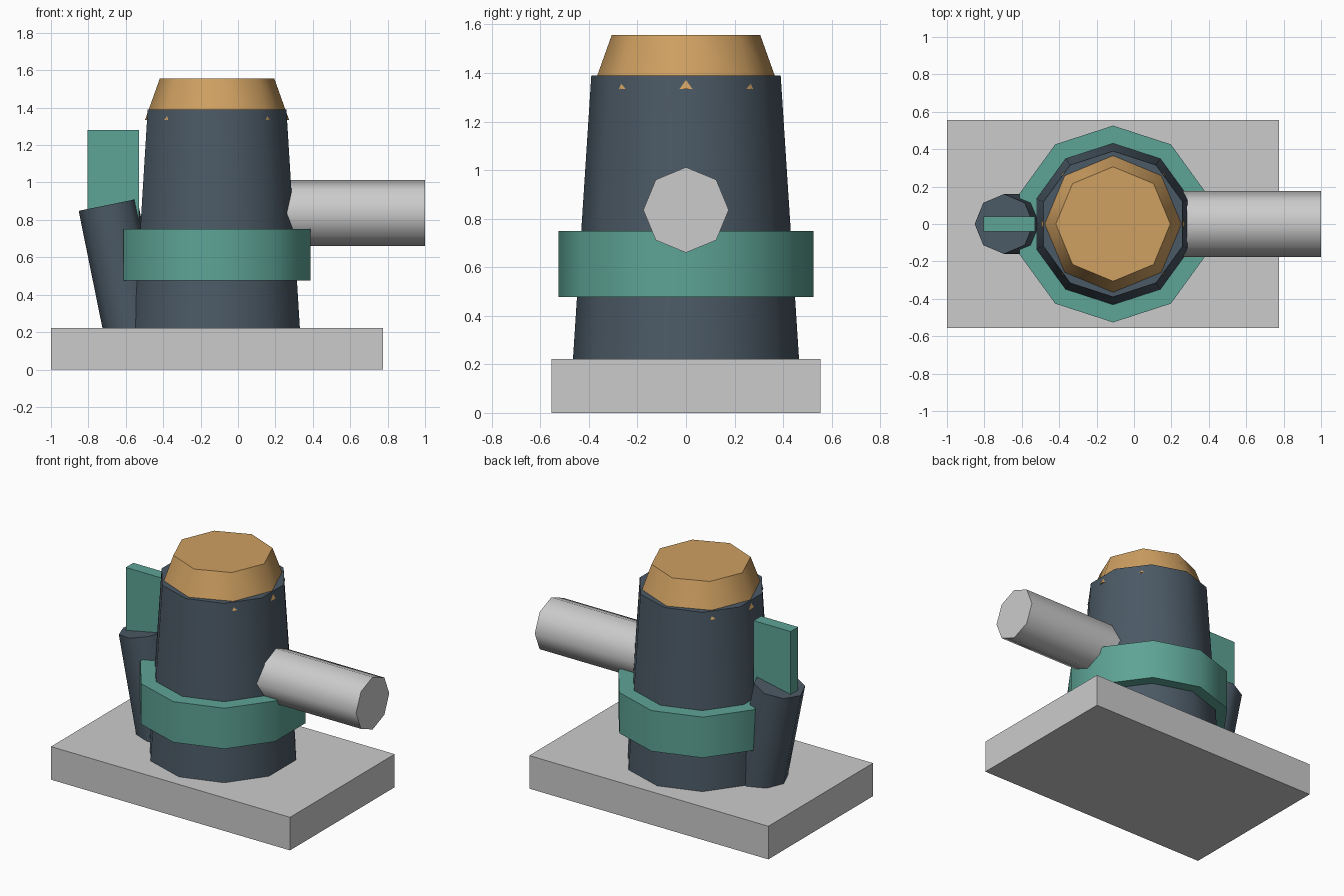
import bpy
from math import radians, sin, cos, pi

if "Cube" in bpy.data.objects:
    bpy.data.objects.remove(bpy.data.objects["Cube"])


def material(name, rgb):
    m = bpy.data.materials.new(name)
    m.diffuse_color = (*rgb, 1)
    m.use_nodes = True
    m.node_tree.nodes["Principled BSDF"].inputs["Base Color"].default_value = m.diffuse_color
    return m


dark = material("dark_slate", (0.07, 0.10, 0.13))
teal = material("teal", (0.11, 0.37, 0.30))
tan = material("tan", (0.62, 0.35, 0.12))


def finish(name, mat):
    ob = bpy.context.object
    ob.name = name
    if mat:
        ob.data.materials.append(mat)
    return ob


def box(name, x, y, z, mat=None):
    """Box from (min, max) pairs."""
    bpy.ops.mesh.primitive_cube_add(size=1, location=[sum(p) / 2 for p in (x, y, z)])
    bpy.context.object.scale = [p[1] - p[0] for p in (x, y, z)]
    bpy.ops.object.transform_apply(location=False, rotation=False, scale=True)
    return finish(name, mat)


def drum(name, sides, r1, r2, length, centre, mat=None, tilt=0):
    """Straight or tapered prism, tilted about y, smooth around its side."""
    bpy.ops.mesh.primitive_cone_add(vertices=sides, radius1=r1, radius2=r2, depth=length,
                                    location=centre, rotation=(0, tilt, 0))
    bpy.ops.object.shade_smooth_by_angle(angle=radians(50))
    return finish(name, mat)


def upright(name, sides, r1, r2, z0, z1, mat):
    return drum(name, sides, r1, r2, z1 - z0, (-0.112, 0, (z0 + z1) / 2), mat)


# Base slab
box("base", (-1, 0.775), (-0.555, 0.555), (0, 0.222))

# Tapered body, collar and cap
upright("body", 10, 0.467, 0.39, 0.2, 1.39, dark)
upright("collar", 10, 0.526, 0.526, 0.477, 0.75, teal)
upright("cap", 8, 0.385, 0.306, 1.335, 1.556, tan)

# Horizontal barrel
drum("barrel", 8, 0.176, 0.176, 0.9, (0.55, 0, 0.836), tilt=pi / 2)

# Leaning side post, placed from its top centre
tilt, length = -0.2, 0.76
top_x, top_z = -0.695, 0.88
drum("side_post", 8, 0.16, 0.16, length,
     (top_x - sin(tilt) * length / 2, 0, top_z - cos(tilt) * length / 2), dark, tilt)

# Upright fin on the side post
box("fin", (-0.805, -0.53), (-0.04, 0.04), (0.75, 1.28), teal)
